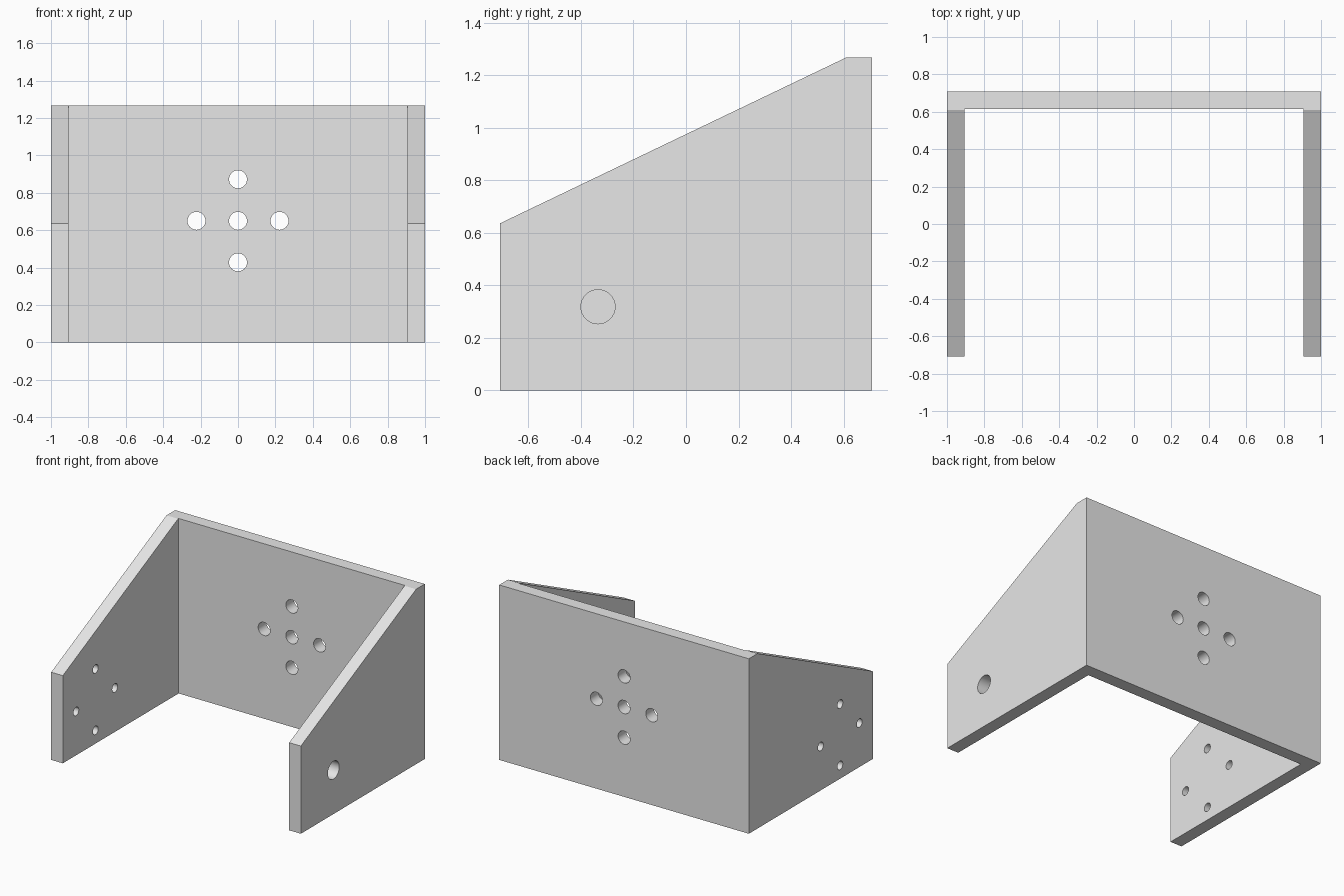
import bpy
import bmesh
from math import radians
from mathutils import Matrix, Vector

if "Cube" in bpy.data.objects:
    bpy.data.objects.remove(bpy.data.objects["Cube"], do_unlink=True)

HALF_DEPTH = 0.709
HEIGHT = 1.267
WALL = 0.093
SPREAD = 0.222      # distance of the bolt holes from their centre
DIAMOND = [(SPREAD, 0), (-SPREAD, 0), (0, SPREAD), (0, -SPREAD)]

grey = bpy.data.materials.new("plain_grey")
grey.use_nodes = True
grey.diffuse_color = (0.8, 0.8, 0.8, 1)
grey.node_tree.nodes["Principled BSDF"].inputs["Base Color"].default_value = (0.8, 0.8, 0.8, 1)


def make_object(name, bm):
    bmesh.ops.recalc_face_normals(bm, faces=bm.faces)
    mesh = bpy.data.meshes.new(name)
    bm.to_mesh(mesh)
    bm.free()
    mesh.materials.append(grey)
    obj = bpy.data.objects.new(name, mesh)
    bpy.context.collection.objects.link(obj)
    return obj


def drill(bm, centre, radius, axis):
    """Add a cylinder through one plate, along the given axis."""
    turn = Vector((0, 0, 1)).rotation_difference(Vector(axis)).to_matrix().to_4x4()
    bmesh.ops.create_cone(bm, cap_ends=True, segments=32, radius1=radius, radius2=radius,
                          depth=WALL * 3, matrix=Matrix.Translation(centre) @ turn)


def cut(target, cutter):
    mod = target.modifiers.new("cut", 'BOOLEAN')
    mod.operation = 'DIFFERENCE'
    mod.solver = 'EXACT'
    mod.object = cutter
    cutter.hide_render = True
    bpy.context.view_layer.objects.active = target
    bpy.ops.object.modifier_apply(modifier=mod.name)
    bpy.data.objects.remove(cutter, do_unlink=True)


# Bracket body: sloped side profile extruded across the full width
profile = [(-HALF_DEPTH, 0), (HALF_DEPTH, 0), (HALF_DEPTH, HEIGHT),
           (0.61, HEIGHT), (-HALF_DEPTH, 0.635)]
bm = bmesh.new()
face = bm.faces.new([bm.verts.new((-1, y, z)) for y, z in profile])
sweep = bmesh.ops.extrude_face_region(bm, geom=[face])
bmesh.ops.translate(bm, vec=(2, 0, 0),
                    verts=[v for v in sweep["geom"] if isinstance(v, bmesh.types.BMVert)])
bracket = make_object("bracket", bm)

# Open space between the two side plates and in front of the back plate
bm = bmesh.new()
back, front = HALF_DEPTH - WALL, -1
bmesh.ops.create_cube(bm, size=1, matrix=Matrix.Translation((0, (back + front) / 2, HEIGHT / 2))
                      @ Matrix.Diagonal((2 - 2 * WALL, back - front, HEIGHT * 2, 1)))
cut(bracket, make_object("pocket_cutter", bm))

# Holes: five in the back plate, four in the -x plate, one large in the +x plate
bm = bmesh.new()
for a, b in DIAMOND + [(0, 0)]:
    drill(bm, (a, HALF_DEPTH - WALL / 2, 0.65 + b), 0.048, (0, 1, 0))
for a, b in DIAMOND:
    drill(bm, (-1 + WALL / 2, -0.335 + a, 0.318 + b), 0.031, (1, 0, 0))
drill(bm, (1 - WALL / 2, -0.335, 0.318), 0.065, (1, 0, 0))
cut(bracket, make_object("hole_cutter", bm))

# Round hole walls, crisp plate edges
bpy.ops.object.select_all(action='DESELECT')
bracket.select_set(True)
bpy.context.view_layer.objects.active = bracket
bpy.ops.object.shade_smooth_by_angle(angle=radians(20))
